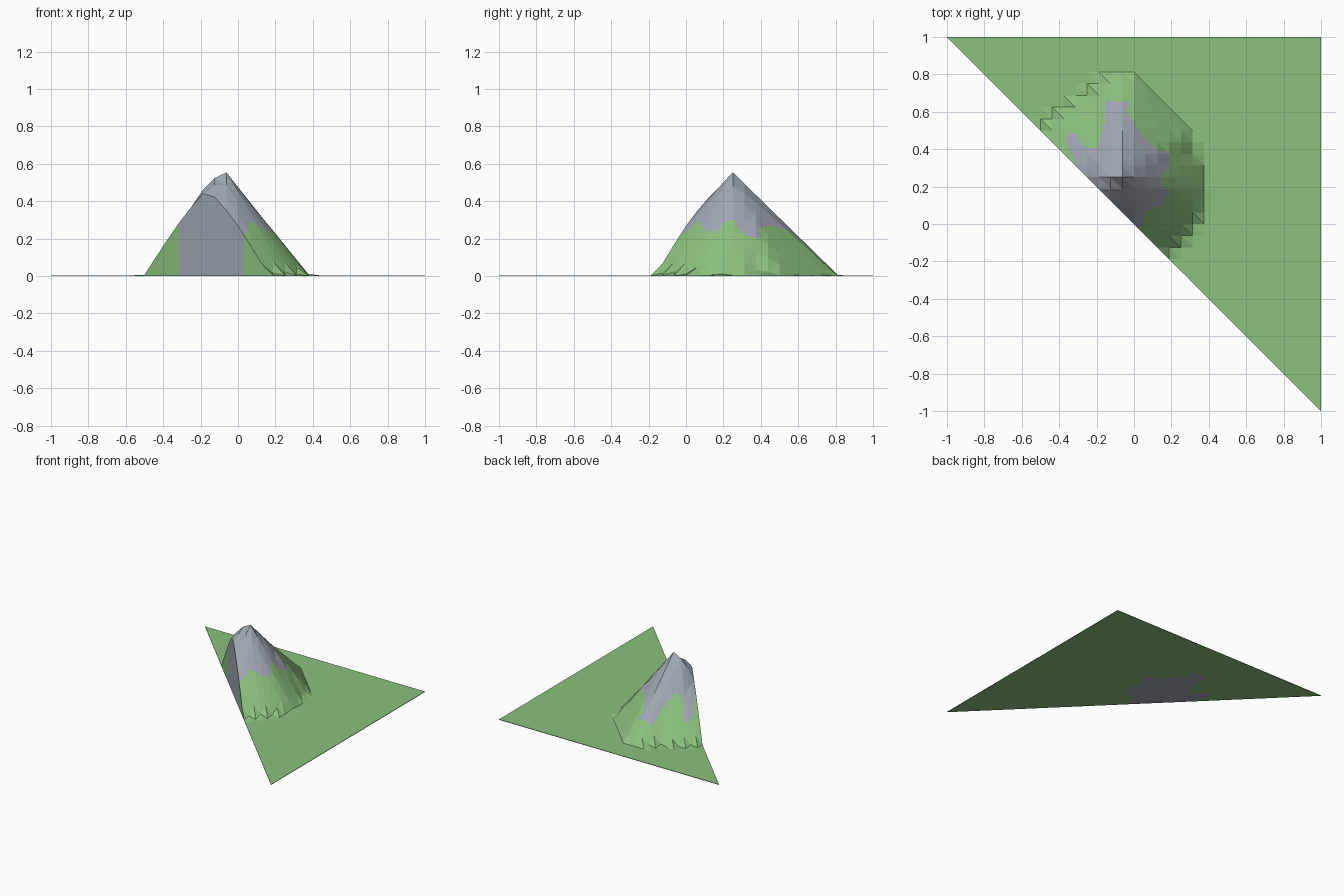
import bpy, bmesh, math

if "Cube" in bpy.data.objects:
    bpy.data.objects.remove(bpy.data.objects["Cube"])

COARSE, SUB = 32, 4            # facets across the plot, colour cells per facet
N = COARSE * SUB
PX, PY, PZ = -0.0625, 0.25, 0.555
FLAT = 0.004

# foot radius of the mountain by compass angle in degrees
FOOT = [(-180, .56), (-117, .535), (-76, .50), (-56, .465), (-34, .46), (-15, .46), (0, .44),
        (8, .44), (18, .42), (34, .455), (45, .445), (56, .455), (67, .48), (76, .52),
        (84, .565), (96, .57), (113, .49), (130, .49), (150, .51), (180, .56)]

# outline of the bare rock seen from above
ROCK = [(-.315, .2), (-.315, .335), (-.36, .44), (-.345, .5), (-.30, .47), (-.28, .42), (-.2, .4),
        (-.165, .5), (-.15, .66), (-.02, .66), (-.04, .6), (.0, .54), (.06, .45), (.12, .4),
        (.19, .38), (.18, .3), (.14, .25), (.15, .2), (.19, .17), (.15, .1), (.06, .07),
        (.05, .0), (.02, -.04), (.02, -.2), (-.2, -.2)]


def material(name, srgb):
    m = bpy.data.materials.new(name)
    lin = [((c / 255 + .055) / 1.055) ** 2.4 for c in srgb]
    m.diffuse_color = (*lin, 1)
    m.use_nodes = True
    m.node_tree.nodes["Principled BSDF"].inputs["Base Color"].default_value = m.diffuse_color
    return m


def height(i, j):
    """Mountain height at a coarse grid corner."""
    dx, dy = -1 + 2 * i / COARSE - PX, -1 + 2 * j / COARSE - PY
    d, a = math.hypot(dx, dy), math.degrees(math.atan2(dy, dx))
    for (a0, r0), (a1, r1) in zip(FOOT, FOOT[1:]):
        if a0 <= a <= a1:
            r = r0 + (r1 - r0) * (a - a0) / (a1 - a0)
            break
    z = PZ * (1 - d / r)
    if 0 < d < .14:            # blunt western shoulder
        z += .03 * max(0, -dx / d)
    return max(FLAT, z)


H = [[height(i, j) for j in range(COARSE + 1)] for i in range(COARSE + 1)]


def surface(a, b):
    """Height on the flat facets at a fine grid corner."""
    i, j = min(a // SUB, COARSE - 1), min(b // SUB, COARSE - 1)
    u, v = a / SUB - i, b / SUB - j
    if u + v <= 1:
        return H[i][j] + u * (H[i + 1][j] - H[i][j]) + v * (H[i][j + 1] - H[i][j])
    top = H[i + 1][j + 1]
    return top + (1 - u) * (H[i][j + 1] - top) + (1 - v) * (H[i + 1][j] - top)


def in_rock(x, y):
    inside = False
    for (x0, y0), (x1, y1) in zip(ROCK, ROCK[1:] + ROCK[:1]):
        if (y0 > y) != (y1 > y) and x < x0 + (x1 - x0) * (y - y0) / (y1 - y0):
            inside = not inside
    return inside


def colour(x, y):
    if not in_rock(x, y):
        return 0
    k = 1.17                   # rim of the rock is a slightly violet grey
    return 1 if in_rock(PX + k * (x - PX), PY + k * (y - PY)) else 2


bm = bmesh.new()
top, low = {}, {}
for a in range(N + 1):
    for b in range(N - a, N + 1):
        x, y = -1 + 2 * a / N, -1 + 2 * b / N
        top[a, b] = bm.verts.new((x, y, surface(a, b)))
        low[a, b] = bm.verts.new((x, y, 0))


def add(verts, keys):
    f = bm.faces.new(verts)
    x = sum(-1 + 2 * k[0] / N for k in keys) / len(keys)
    y = sum(-1 + 2 * k[1] / N for k in keys) / len(keys)
    f.material_index = colour(x, y)


# terrain top and flat underside, half the square
for a in range(N):
    for b in range(N - a - 1, N):
        tris = [[(a + 1, b), (a + 1, b + 1), (a, b + 1)]]
        if a + b >= N:
            tris.append([(a, b), (a + 1, b), (a, b + 1)])
        for t in tris:
            add([top[k] for k in t], t)
            add([low[k] for k in reversed(t)], t)

# side walls, including the diagonal cut through the mountain
for n in range(N):
    for p, q in (((n, N - n), (n + 1, N - n - 1)),
                 ((N, n), (N, n + 1)),
                 ((n + 1, N), (n, N))):
        add([low[p], low[q], top[q], top[p]], [p, q])

mesh = bpy.data.meshes.new("mountain_terrain")
bm.to_mesh(mesh)
bm.free()
for m in (material("grass green", (139, 193, 125)),
          material("rock grey", (158, 168, 176)),
          material("rock rim grey", (162, 164, 182))):
    mesh.materials.append(m)
bpy.context.collection.objects.link(bpy.data.objects.new("mountain_terrain", mesh))
